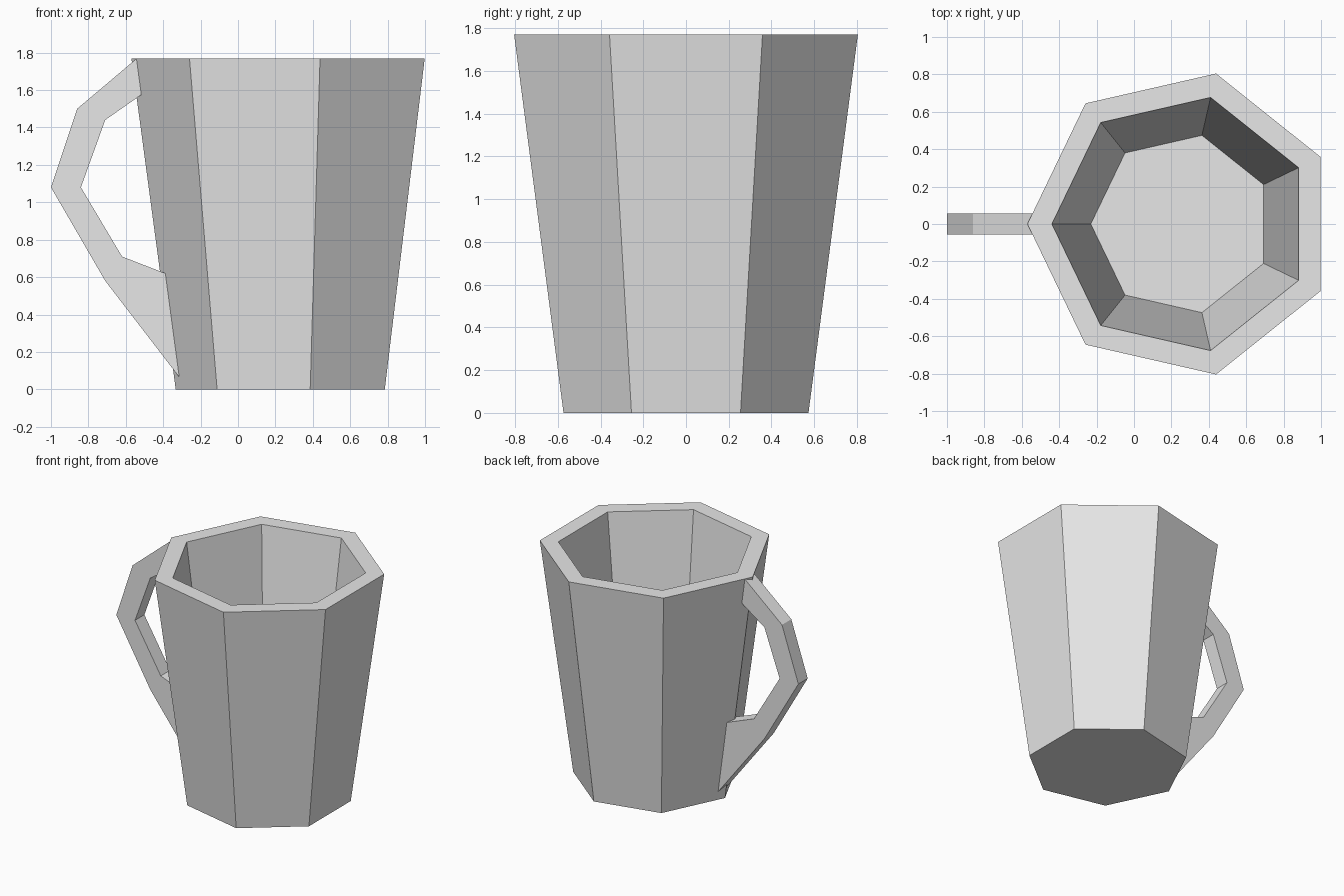
import bpy, bmesh, math

if "Cube" in bpy.data.objects:
    bpy.data.objects.remove(bpy.data.objects["Cube"])

mat = bpy.data.materials.new("light_grey")
mat.diffuse_color = (0.8, 0.8, 0.8, 1)
mat.use_nodes = True
mat.node_tree.nodes["Principled BSDF"].inputs["Base Color"].default_value = mat.diffuse_color

CX, SIDES, HEIGHT = 0.255, 7, 1.77


def make_object(name, bm):
    bmesh.ops.recalc_face_normals(bm, faces=bm.faces[:])
    mesh = bpy.data.meshes.new(name)
    bm.to_mesh(mesh)
    bm.free()
    mesh.materials.append(mat)
    obj = bpy.data.objects.new(name, mesh)
    bpy.context.collection.objects.link(obj)


def ring(bm, radius, z):
    # heptagon with one corner pointing at the handle (-x)
    angles = [math.pi + i * math.tau / SIDES for i in range(SIDES)]
    return [bm.verts.new((CX + radius * math.cos(a), radius * math.sin(a), z)) for a in angles]


# Cup: outer wall, rim, inner wall, closed by base and inner floor
bm = bmesh.new()
rings = [ring(bm, r, z) for r, z in
         [(0.588, 0), (0.825, HEIGHT), (0.694, HEIGHT), (0.486, 0.22)]]
for a, b in zip(rings, rings[1:]):
    for i in range(SIDES):
        j = (i + 1) % SIDES
        bm.faces.new((a[i], a[j], b[j], b[i]))
bm.faces.new(rings[0])
bm.faces.new(rings[-1])
make_object("cup", bm)

# Handle: flat angular strip, ends buried slightly in the cup's corner
outer = [(-0.543, 1.768), (-0.86, 1.50), (-1.0, 1.08), (-0.71, 0.58), (-0.314, 0.065)]
inner = [(-0.517, 1.575), (-0.71, 1.44), (-0.84, 1.08), (-0.62, 0.71), (-0.388, 0.62)]
bm = bmesh.new()
face = bm.faces.new([bm.verts.new((x, -0.057, z)) for x, z in outer + inner[::-1]])
new = bmesh.ops.extrude_face_region(bm, geom=[face])["geom"]
bmesh.ops.translate(bm, vec=(0, 0.114, 0),
                    verts=[v for v in new if isinstance(v, bmesh.types.BMVert)])
make_object("handle", bm)
